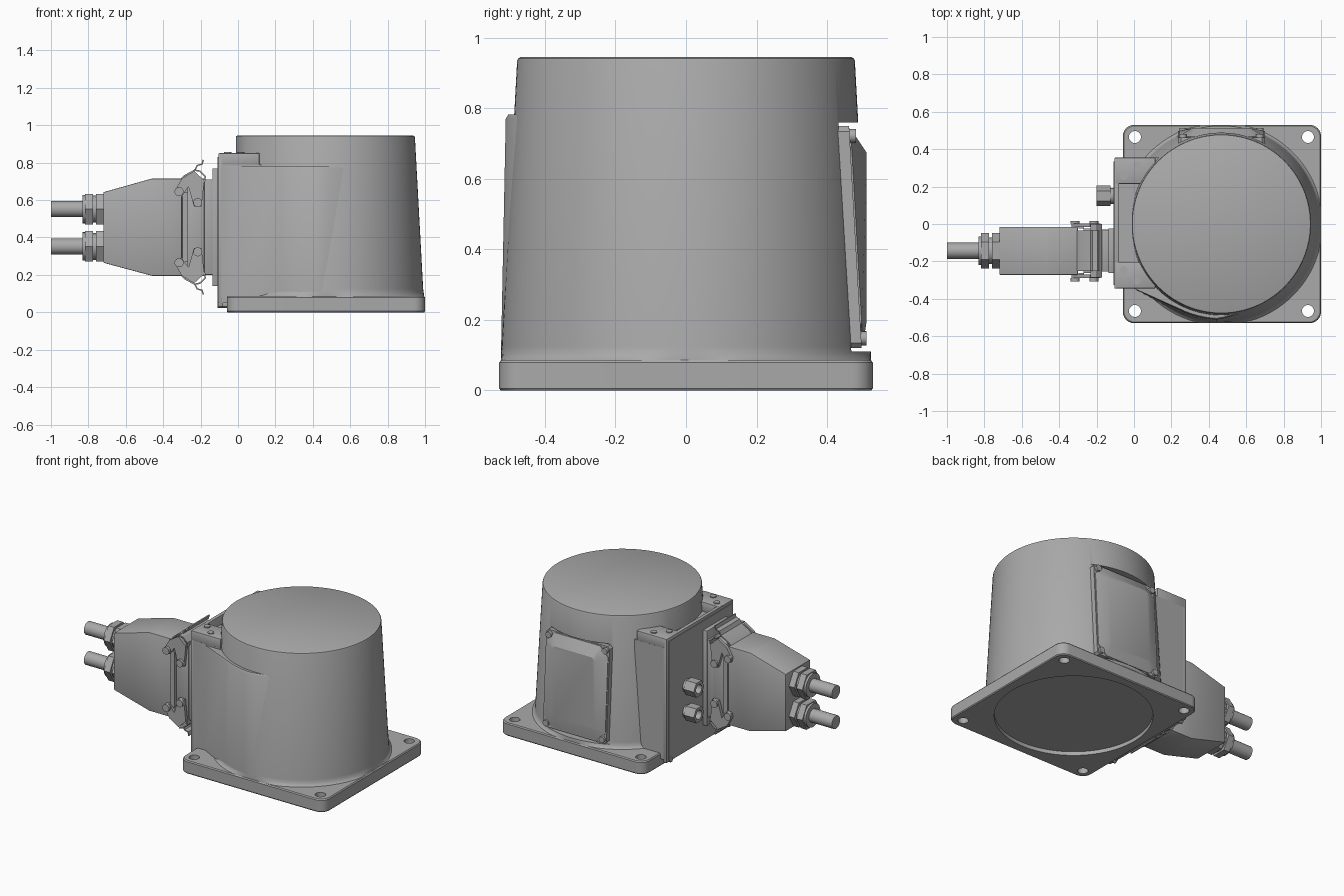
import bpy, bmesh
from math import sin, cos, pi, radians
from mathutils import Vector

cube = bpy.data.objects.get("Cube")
if cube:
    bpy.data.objects.remove(cube)

grey = bpy.data.materials.new("Plain grey")
grey.use_nodes = True
GREY = (0.4, 0.4, 0.4, 1)
grey.diffuse_color = GREY
for node in grey.node_tree.nodes:
    if node.type == 'BSDF_PRINCIPLED':
        node.inputs["Base Color"].default_value = GREY


def loft(name, rings, bevel=0):
    """Closed solid skinned through rings with equal point counts."""
    bm = bmesh.new()
    loops = [[bm.verts.new(p) for p in ring] for ring in rings]
    n = len(loops[0])
    for a, b in zip(loops, loops[1:]):
        for i in range(n):
            j = (i + 1) % n
            bm.faces.new((a[i], a[j], b[j], b[i]))
    bm.faces.new(loops[0][::-1])
    bm.faces.new(loops[-1])
    bmesh.ops.recalc_face_normals(bm, faces=bm.faces)
    if bevel:
        bmesh.ops.bevel(bm, geom=bm.edges[:], offset=bevel, segments=2,
                        profile=0.5, affect='EDGES')
    mesh = bpy.data.meshes.new(name)
    bm.to_mesh(mesh)
    bm.free()
    mesh.materials.append(grey)
    obj = bpy.data.objects.new(name, mesh)
    bpy.context.collection.objects.link(obj)
    return obj


def box(name, x, y, z, bevel=0):
    corners = [(x[0], y[0]), (x[1], y[0]), (x[1], y[1]), (x[0], y[1])]
    return loft(name, [[(a, b, h) for a, b in corners] for h in z], bevel)


def side_prism(name, pts, y, bevel=0):
    """Extrude an x-z outline along y."""
    return loft(name, [[(a, d, b) for a, b in pts] for d in y], bevel)


def rod(name, axis, centre, span, radius, sides=24, turn=0.0):
    """Cylinder along an axis; centre gives the two other coordinates."""
    rings = []
    for s in span:
        ring = []
        for i in range(sides):
            t = 2 * pi * i / sides + turn
            p = [centre[0] + radius * cos(t), centre[1] + radius * sin(t)]
            p.insert("xyz".index(axis), s)
            ring.append(p)
        rings.append(ring)
    return loft(name, rings)


def cut(target, cutters):
    for c in cutters:
        mod = target.modifiers.new("cut", 'BOOLEAN')
        mod.operation, mod.solver, mod.object = 'DIFFERENCE', 'EXACT', c
    bpy.context.view_layer.update()
    graph = bpy.context.evaluated_depsgraph_get()
    mesh = bpy.data.meshes.new_from_object(target.evaluated_get(graph))
    target.modifiers.clear()
    target.data = mesh
    for c in cutters:
        bpy.data.objects.remove(c)


def ribbon(name, path, y, t=0.008):
    """Bent sheet metal strip following an x-z path."""
    pts = [Vector(p) for p in path]
    left, right = [], []
    for i, p in enumerate(pts):
        d = (pts[min(i + 1, len(pts) - 1)] - pts[max(i - 1, 0)]).normalized()
        side = Vector((-d.y, d.x)) * t / 2
        left.append(p + side)
        right.append(p - side)
    return side_prism(name, left + right[::-1], y)


CX = 0.467

# Base plate with rounded corners, bolt holes and underside recess
outline = []
for k, (cx, cy) in enumerate([(0.94, 0.47), (0.0, 0.47), (0.0, -0.47), (0.94, -0.47)]):
    for i in range(7):
        t = (k + i / 6) * pi / 2
        outline.append((cx + 0.06 * cos(t), cy + 0.06 * sin(t)))


def plate_ring(z, s):
    return [((x - 0.47) * s + 0.47, y * s, z) for x, y in outline]


base = loft("base_plate", [plate_ring(0, 0.992), plate_ring(0.006, 1),
                           plate_ring(0.079, 1), plate_ring(0.086, 0.99)])
holes = [rod("hole", 'z', (x, y), (-0.1, 0.2), 0.032)
         for x in (0.005, 0.93) for y in (-0.465, 0.465)]
cut(base, holes + [rod("recess", 'z', (CX, 0), (-0.1, 0.025), 0.47, 96)])

# Tapered housing with flared foot, kept inside the plate outline
rings = []
for r, z in [(0.55, 0.08), (0.535, 0.09), (0.526, 0.105), (0.523, 0.125),
             (0.479, 0.935), (0.476, 0.942), (0.47, 0.945)]:
    ring = []
    for i in range(128):
        t = 2 * pi * i / 128
        ring.append((min(0.995, max(-0.012, CX + r * cos(t))),
                     max(-0.525, min(0.525, r * sin(t))), z))
    rings.append(ring)
housing = loft("housing", rings)
pocket = [(0.469, 0.11), (0.7, 0.11), (0.7, 0.76), (0.432, 0.76)]
cut(housing, [loft("pocket", [[(x, y, z) for y, z in pocket] for x in (0, 1)])])


# Flared wall joining the housing to the connection box
def wall_ring(z, r):
    ring = [(-0.09, 0, z), (-0.09, -0.345, z), (0, -0.345, z)]
    for i in range(13):
        t = radians(243 + 4 * i)
        q = r - 0.04 * max(0, i - 6) / 6
        ring.append((CX + q * cos(t), q * sin(t), z))
    return ring + [(0.6, 0, z)]


loft("side_wall", [wall_ring(0.08, 0.526), wall_ring(0.77, 0.512), wall_ring(0.782, 0.505)])

# Connection box, end panel and mounting tabs
box("connection_box", (-0.085, 0.13), (-0.345, 0.355), (0.05, 0.79))
box("end_panel", (-0.105, -0.08), (-0.345, 0.355), (0.03, 0.85), 0.004)
box("panel_gasket", (-0.109, -0.1), (-0.325, 0.335), (0.05, 0.83))
for y0, y1 in ((-0.345, -0.205), (0.215, 0.355)):
    box("top_tab", (-0.1, 0.115), (y0, y1), (0.785, 0.852), 0.006)
    mid = (y0 + y1) / 2
    for x, dy in ((-0.055, -0.03), (0.015, 0.03)):
        rod("tab_screw", 'z', (x, mid + dy * (1 if y0 > 0 else -1)), (0.84, 0.858), 0.02, 16)
for y in (-0.3, 0.31):
    rod("foot_screw", 'x', (y, 0.04), (-0.11, -0.05), 0.018, 12)

# Rear cover lying in the sloped pocket
def cover_ring(off, inset, clip):
    """Octagon following the slope, at a given offset and inset."""
    x0, x1, z0, z1 = 0.235 + inset, 0.7 - inset, 0.12 + inset, 0.75 - inset
    c = clip
    pts = [(x0 + c, z0), (x1 - c, z0), (x1, z0 + c), (x1, z1 - c),
           (x1 - c, z1), (x0 + c, z1), (x0, z1 - c), (x0, z0 + c)]
    return [(x, 0.469 - 0.057 * (z - 0.11) + off, z) for x, z in pts]


loft("cover_flange", [cover_ring(-0.01, 0, 0.015), cover_ring(0.03, 0, 0.015)])
crown = [(x, 0.512, z) for x, y, z in cover_ring(0, 0.075, 0.02)]
loft("cover_crown", [cover_ring(0.02, 0.006, 0.06), cover_ring(0.034, 0.008, 0.06), crown])
for x in (0.262, 0.673):
    for z, y in ((0.148, 0.5), (0.722, 0.47)):
        rod("cover_screw", 'y', (x, z), (y - 0.03, y + 0.012), 0.02, 16)

# Air fittings on the end panel
for z in (0.3, 0.47):
    rod("fitting_collar", 'x', (0.15, z), (-0.13, -0.1), 0.042, 24)
    nut = rod("air_fitting", 'x', (0.15, z), (-0.2, -0.125), 0.055, 6)
    cut(nut, [rod("bore", 'x', (0.15, z), (-0.3, -0.14), 0.03, 20)])

# Connector socket and hood
MY, MZ = -0.143, 0.455
box("socket_flange", (-0.137, -0.1), (-0.262, -0.024), (0.14, 0.77), 0.004)
box("socket_body", (-0.19, -0.13), (-0.255, -0.03), (0.2, 0.71), 0.004)
box("socket_rim", (-0.27, -0.18), (-0.262, -0.024), (0.195, 0.715), 0.004)
box("hood_neck", (-0.31, -0.26), (-0.24, -0.045), (0.205, 0.705))
hood = [(-0.72, 0.265), (-0.46, 0.195), (-0.3, 0.195),
        (-0.3, 0.715), (-0.46, 0.715), (-0.72, 0.642)]
side_prism("connector_hood", hood, (-0.272, -0.016), 0.004)

# Locking levers, mirrored top to bottom
for s in (1, -1):
    def up(path):
        return [(x, MZ + s * h) for x, h in path]
    ribbon("lever_sheet", up([(-0.31, 0.25), (-0.285, 0.275), (-0.23, 0.305),
                              (-0.218, 0.33), (-0.192, 0.337), (-0.186, 0.36)]), (-0.25, -0.035))
    ribbon("lever_web", up([(-0.232, 0.305), (-0.205, 0.3), (-0.175, 0.272), (-0.18, 0.24)]),
           (-0.285, 0.0))
    for y0, y1 in ((-0.29, -0.27), (-0.017, 0.004)):
        side_prism("lever_arm", up([(-0.335, 0.2), (-0.33, 0.17), (-0.3, 0.165),
                                    (-0.265, 0.215), (-0.235, 0.11), (-0.195, 0.11),
                                    (-0.18, 0.25), (-0.235, 0.3), (-0.3, 0.26)]), (y0, y1))
        outer = (y0 - 0.018, y0) if y0 < -0.1 else (y1, y1 + 0.013)
        rod("lever_pivot", 'y', (-0.215, MZ + s * 0.132), outer, 0.024)
        rod("lever_roller", 'y', (-0.315, MZ + s * 0.19), outer, 0.024)
for y in ((-0.28, -0.262), (-0.024, -0.008)):
    box("latch_bar", (-0.298, -0.268), y, (0.27, 0.64))

# Cable glands and cables
for z in (0.352, 0.552):
    rod("gland_base", 'x', (MY, z), (-0.76, -0.715), 0.094, 6)
    rod("gland_neck", 'x', (MY, z), (-0.785, -0.75), 0.072, 32)
    rod("gland_nut", 'x', (MY, z), (-0.818, -0.775), 0.094, 6)
    rod("gland_cap", 'x', (MY, z), (-0.832, -0.81), 0.076, 32)
    rod("cable", 'x', (MY, z), (-1.0, -0.82), 0.043, 32)

# Smooth rounded surfaces while keeping hard edges crisp
for obj in bpy.context.collection.objects:
    if obj.type == 'MESH' and grey.name in obj.data.materials:
        obj.data.shade_smooth()
        obj.data.set_sharp_from_angle(angle=radians(30))
